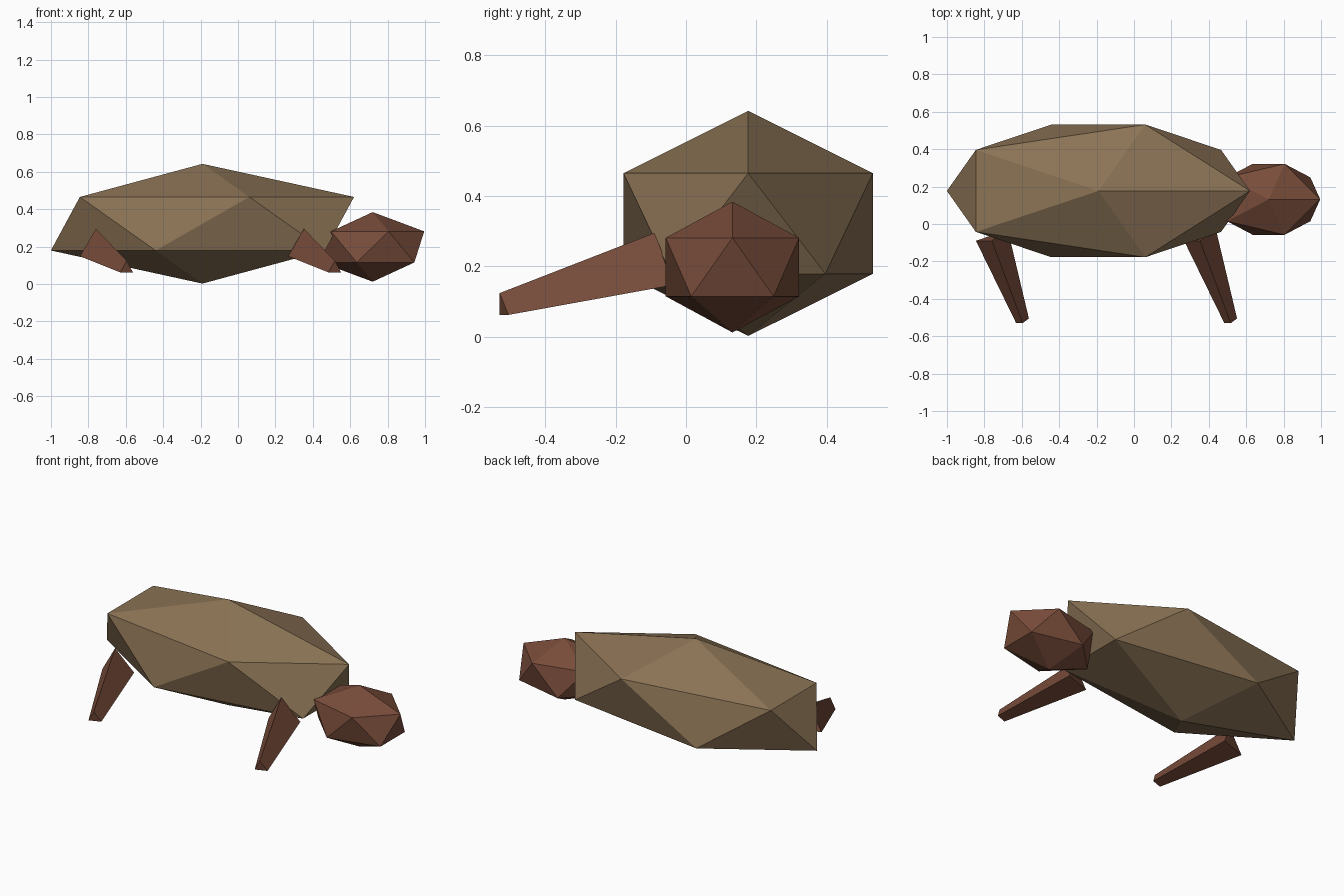
import bpy
import bmesh
from mathutils import Vector

if "Cube" in bpy.data.objects:
    bpy.data.objects.remove(bpy.data.objects["Cube"])


def material(name, hex_rgb):
    """Flat material from an sRGB hex colour."""
    lin = []
    for i in (0, 2, 4):
        c = int(hex_rgb[i:i + 2], 16) / 255
        lin.append(c / 12.92 if c <= 0.04045 else ((c + 0.055) / 1.055) ** 2.4)
    mat = bpy.data.materials.new(name)
    mat.diffuse_color = (*lin, 1)
    mat.use_nodes = True
    mat.node_tree.nodes["Principled BSDF"].inputs["Base Color"].default_value = mat.diffuse_color
    return mat


def finish(bm, name, mat):
    bmesh.ops.recalc_face_normals(bm, faces=bm.faces)
    mesh = bpy.data.meshes.new(name)
    bm.to_mesh(mesh)
    bm.free()
    mesh.materials.append(mat)
    obj = bpy.data.objects.new(name, mesh)
    bpy.context.collection.objects.link(obj)
    return obj


def faceted_ball(name, centre, radii, mat):
    """Stretched 20-sided ball."""
    bm = bmesh.new()
    bmesh.ops.create_icosphere(bm, subdivisions=1, radius=1)
    bmesh.ops.scale(bm, vec=radii, verts=bm.verts)
    bmesh.ops.translate(bm, vec=centre, verts=bm.verts)
    return finish(bm, name, mat)


def leg(name, shift_x, mat):
    """Tapered three-sided prism from the body to the foot."""
    hip = [(-0.845, -0.09, 0.148), (-0.76, -0.09, 0.295), (-0.675, -0.03, 0.148)]
    foot = [(-0.63, -0.53, 0.062), (-0.595, -0.53, 0.124), (-0.562, -0.505, 0.062)]
    bm = bmesh.new()
    top, end = ([bm.verts.new(Vector(p) + Vector((shift_x, 0, 0))) for p in ring]
                for ring in (hip, foot))
    bm.faces.new(top)
    bm.faces.new(end)
    for i in range(3):
        j = (i + 1) % 3
        bm.faces.new((top[i], top[j], end[j], end[i]))
    return finish(bm, name, mat)


tan = material("tan brown", "8B7355")
russet = material("russet brown", "784C3A")

# Body and head
faceted_ball("body", (-0.19, 0.177, 0.322), (0.906, 0.417, 0.32), tan)
faceted_ball("head", (0.72, 0.132, 0.198), (0.308, 0.223, 0.186), russet)

# Two legs on the front side
leg("rear_leg", 0, russet)
leg("front_leg", 1.113, russet)
